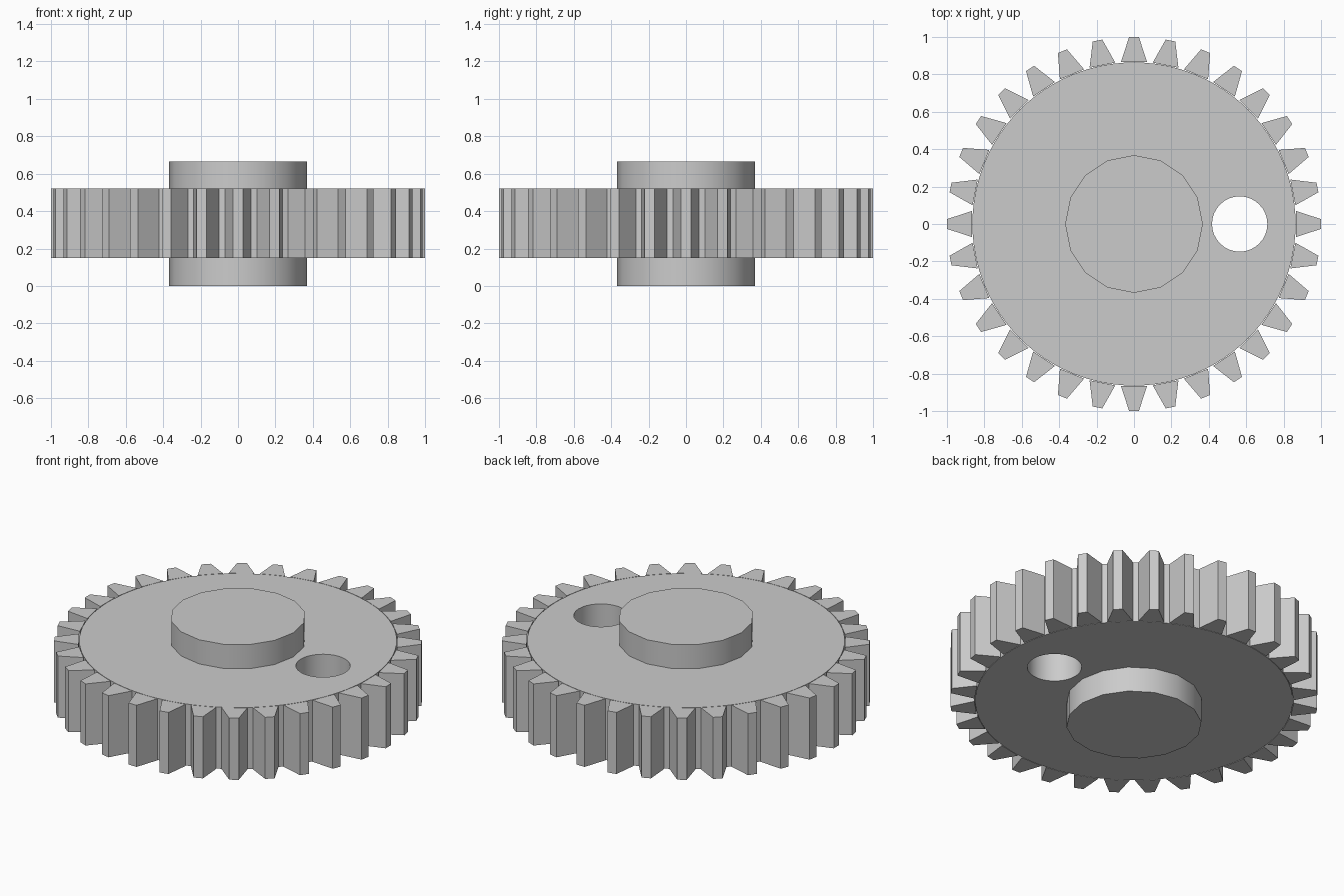
import bpy, bmesh, math
from mathutils import Matrix, Vector

cube = bpy.data.objects.get("Cube")
if cube:
    bpy.data.objects.remove(cube, do_unlink=True)

# Single grey metal
GREY = (0.6, 0.6, 0.6, 1.0)
metal = bpy.data.materials.new("grey metal")
metal.use_nodes = True
metal.diffuse_color = GREY
metal.node_tree.nodes["Principled BSDF"].inputs["Base Color"].default_value = GREY

BOTTOM, TOP = 0.15, 0.52
TEETH = 32


def circle(radius, count, cx=0.0):
    """Points of a regular polygon with its first corner on +y."""
    steps = [math.tau * i / count for i in range(count)]
    return [(cx + radius * math.sin(a), radius * math.cos(a)) for a in steps]


def add_loop(bm, points, z):
    verts = [bm.verts.new((x, y, z)) for x, y in points]
    return [bm.edges.new((v, verts[i - 1])) for i, v in enumerate(verts)]


def extrude_profile(name, loops, z0, z1):
    """Fill closed outlines (inner ones become holes) and extrude upward."""
    bm = bmesh.new()
    edges = [e for pts in loops for e in add_loop(bm, pts, z0)]
    bmesh.ops.triangle_fill(bm, edges=edges, use_beauty=True, normal=Vector((0, 0, 1)))
    ext = bmesh.ops.extrude_face_region(bm, geom=bm.faces[:], use_keep_orig=True)
    verts = [g for g in ext["geom"] if isinstance(g, bmesh.types.BMVert)]
    bmesh.ops.translate(bm, verts=verts, vec=(0, 0, z1 - z0))
    bmesh.ops.recalc_face_normals(bm, faces=bm.faces[:])
    return make_object(name, bm)


def make_object(name, bm):
    mesh = bpy.data.meshes.new(name)
    bm.to_mesh(mesh)
    bm.free()
    mesh.materials.append(metal)
    obj = bpy.data.objects.new(name, mesh)
    bpy.context.collection.objects.link(obj)
    return obj


def smooth(obj):
    bpy.ops.object.select_all(action="DESELECT")
    obj.select_set(True)
    bpy.context.view_layer.objects.active = obj
    bpy.ops.object.shade_smooth_by_angle(angle=math.radians(30))


# Wheel disc with an off-centre through hole
disc = extrude_profile("wheel_disc", [circle(0.864, 96), circle(0.148, 32, 0.565)], BOTTOM, TOP)
smooth(disc)

# Central hub, standing out on both sides
hub = extrude_profile("hub", [circle(0.368, 16)], 0.0, 0.665)
smooth(hub)

# Ring of tapered teeth
bm = bmesh.new()
outline = [(-0.07, 0.866), (0.07, 0.866), (0.026, 1.0), (-0.026, 1.0)]
for i in range(TEETH):
    turn = Matrix.Rotation(math.tau * i / TEETH, 4, "Z")
    low, high = ([bm.verts.new(turn @ Vector((x, y, z))) for x, y in outline]
                 for z in (BOTTOM, TOP))
    bm.faces.new(low[::-1])
    bm.faces.new(high)
    for k in range(4):
        bm.faces.new((low[k - 1], low[k], high[k], high[k - 1]))
bmesh.ops.recalc_face_normals(bm, faces=bm.faces[:])
make_object("gear_teeth", bm)
